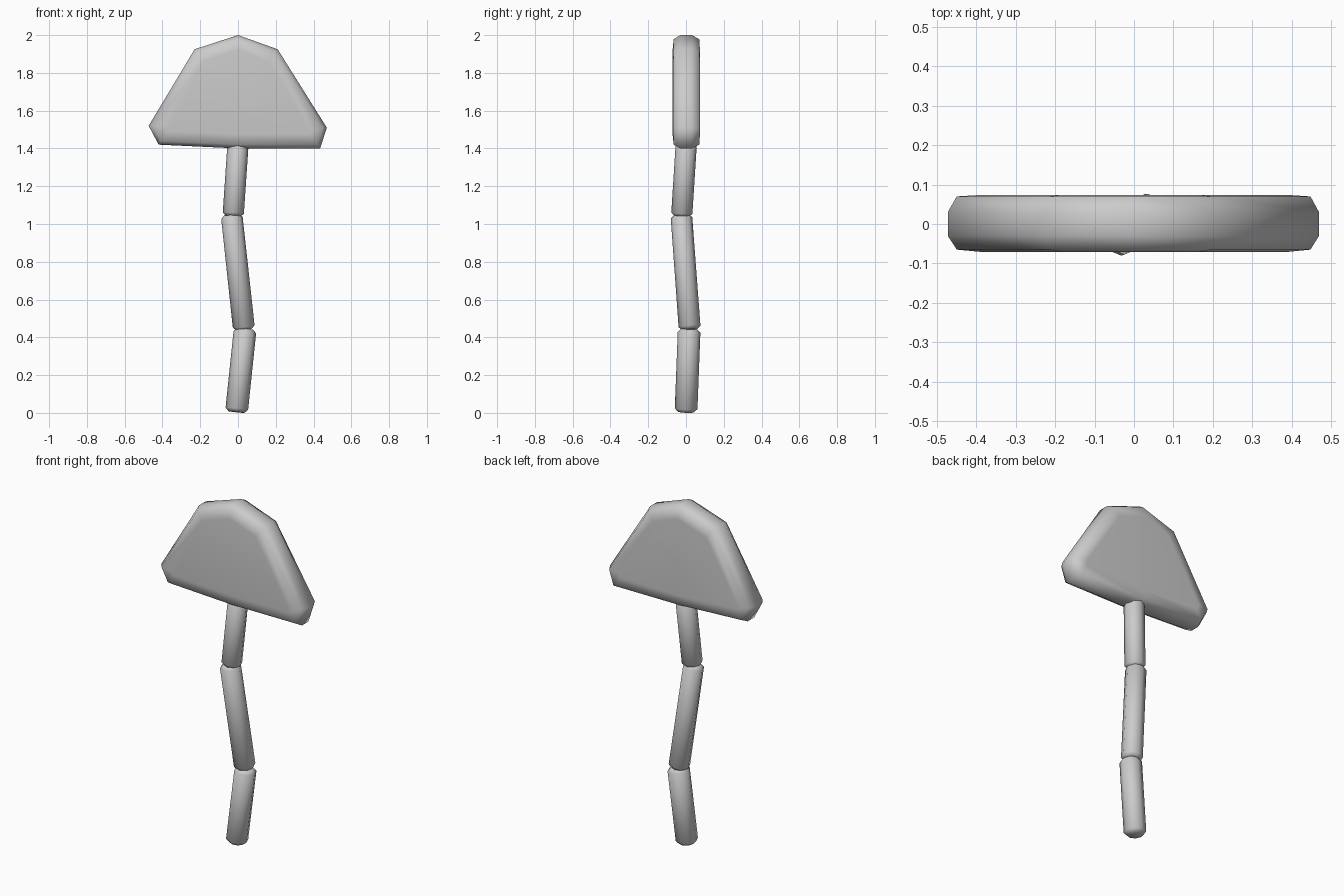
import bpy, bmesh, math
from mathutils import Vector

if "Cube" in bpy.data.objects:
    bpy.data.objects.remove(bpy.data.objects["Cube"])


def loft(name, rings):
    """Skin a closed mesh through matching rings of points."""
    bm = bmesh.new()
    loops = [[bm.verts.new(p) for p in r] for r in rings]
    n = len(rings[0])
    for a, b in zip(loops, loops[1:]):
        for i in range(n):
            j = (i + 1) % n
            bm.faces.new((a[i], a[j], b[j], b[i]))
    bm.faces.new(loops[0][::-1])
    bm.faces.new(loops[-1])
    bmesh.ops.recalc_face_normals(bm, faces=bm.faces)
    for f in bm.faces:
        f.smooth = True
    me = bpy.data.meshes.new(name)
    bm.to_mesh(me)
    bm.free()
    ob = bpy.data.objects.new(name, me)
    bpy.context.collection.objects.link(ob)
    return ob


def inset(pts, d):
    """Offset a counter-clockwise outline inward by d."""
    out = []
    for i, p in enumerate(pts):
        e1 = (p - pts[i - 1]).normalized()
        e2 = (pts[(i + 1) % len(pts)] - p).normalized()
        n1, n2 = Vector((-e1.y, e1.x)), Vector((-e2.y, e2.x))
        out.append(p + (n1 + n2) * d / (1 + n1.dot(n2)))
    return out


# Fan-shaped head with rounded rim and nearly flat faces
outline = [Vector(p) for p in ((-0.42, 1.42), (0.0, 1.40), (0.435, 1.40), (0.47, 1.51),
                               (0.21, 1.925), (0.0, 2.0), (-0.23, 1.925), (-0.473, 1.52))]
section = ((0.075, -0.071), (0.02, -0.065), (0, -0.03),
           (0, 0.03), (0.02, 0.07), (0.075, 0.074))
loft("head", [[(p.x, y, p.y) for p in inset(outline, d)] for d, y in section])


# Crooked stem made of three leaning eight-sided pieces with chamfered ends
def stem(name, start, end, r0, r1, sides=8, c=0.018):
    a, b = Vector(start), Vector(end)
    axis = (b - a).normalized()
    u = Vector((0, 1, 0)).cross(axis).normalized()
    v = axis.cross(u)
    rings = []
    for pos, r in ((a, r0 - c), (a + axis * c, r0), (b - axis * c, r1), (b, r1 - c)):
        rings.append([pos + (u * math.cos(t) + v * math.sin(t)) * r
                      for t in (2 * math.pi * i / sides for i in range(sides))])
    return loft(name, rings)


stem("lower_stem", (-0.008, 0.0, 0.005), (0.038, 0.017, 0.445), 0.060, 0.060)
stem("middle_stem", (0.032, 0.02, 0.44), (-0.034, -0.025, 1.05), 0.058, 0.057)
stem("upper_stem", (-0.026, -0.023, 1.04), (0.002, 0.003, 1.45), 0.056, 0.056)

# Sit exactly on the floor
bpy.context.view_layer.update()
low = min((o.matrix_world @ v.co).z for o in bpy.data.objects for v in o.data.vertices)
for v in bpy.data.objects["lower_stem"].data.vertices:
    if v.co.z < 0.1:
        v.co.z -= low
